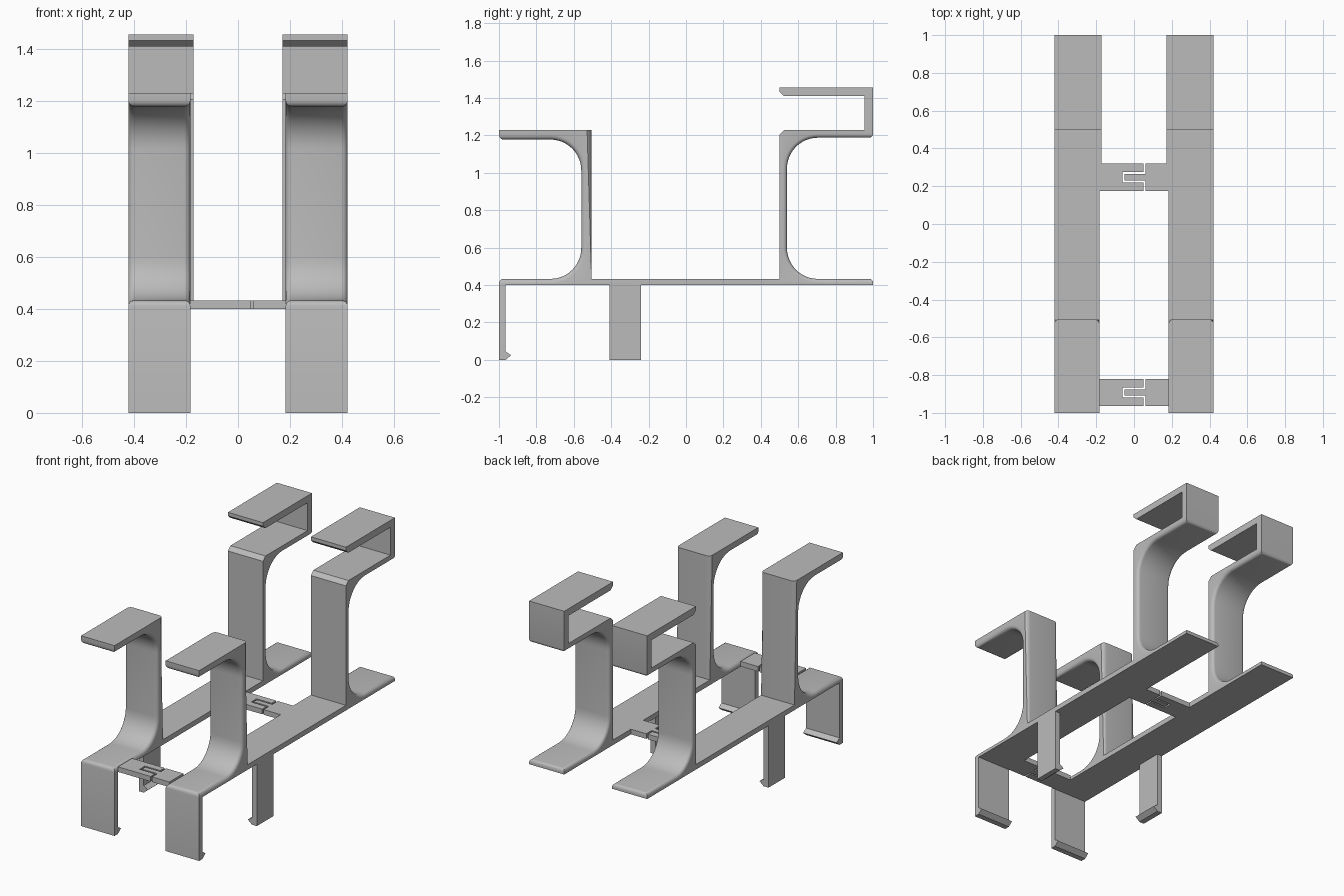
import bpy, bmesh
from math import cos, sin, pi
from mathutils import Vector

cube = bpy.data.objects.get("Cube")
if cube:
    bpy.data.objects.remove(cube)

grey = bpy.data.materials.new("plain grey")
grey.use_nodes = True
GREY = (0.5, 0.5, 0.5, 1)
grey.diffuse_color = GREY
grey.node_tree.nodes["Principled BSDF"].inputs["Base Color"].default_value = GREY

OUT = 0.422            # outer side of both rails
Z0, Z1 = 0.40, 0.433   # underside and top of the base plate


def arc(cy, cz, r, a0, a1, n=12):
    """Points of a fillet in the side plane, angles in quarter turns."""
    angles = [(a0 + (a1 - a0) * i / n) * pi / 2 for i in range(n + 1)]
    return [(cy + r * cos(a), cz + r * sin(a)) for a in angles]


def prism(name, points, to_3d, depth, soft=None, radius=0.02):
    """Extrude a flat outline by a vector and round the edges chosen by soft."""
    bm = bmesh.new()
    face = bm.faces.new([bm.verts.new(to_3d(p)) for p in points])
    ext = bmesh.ops.extrude_face_region(bm, geom=[face])
    moved = [g for g in ext["geom"] if isinstance(g, bmesh.types.BMVert)]
    bmesh.ops.translate(bm, verts=moved, vec=Vector(depth))
    bmesh.ops.recalc_face_normals(bm, faces=bm.faces)
    if soft:
        edges = [e for e in bm.edges if soft(e.verts[0].co, e.verts[1].co)]
        bmesh.ops.bevel(bm, geom=edges, offset=radius, segments=4,
                        profile=0.5, affect='EDGES', clamp_overlap=True)
    mesh = bpy.data.meshes.new(name)
    bm.to_mesh(mesh)
    bm.free()
    mesh.materials.append(grey)
    obj = bpy.data.objects.new(name, mesh)
    bpy.context.collection.objects.link(obj)
    bpy.ops.object.select_all(action='DESELECT')
    obj.select_set(True)
    bpy.context.view_layer.objects.active = obj
    bpy.ops.object.shade_smooth_by_angle(angle=0.6)
    return obj


def both_sides(name, points, x_in, x_out, **kw):
    """Side-plane outline extruded across x, on the left and on the right."""
    for side, s in (("left", 1), ("right", -1)):
        prism(f"{name}_{side}", points, lambda p: (s * x_in, p[0], p[1]),
              (s * (x_out - x_in), 0, 0), **kw)


# Front bracket: clip leg, base plate, post and upper arm
R = 0.165
front = [(-1, 0), (-0.965, 0), (-0.935, 0.025), (-0.965, 0.045),
         (-0.965, Z0), (0.18, Z0), (0.18, Z1), (-0.505, Z1),
         (-0.505, 1.23), (-1, 1.23), (-1, 1.178)]
front += arc(-0.56 - R, 1.178 - R, R, 1, 0)
front += arc(-0.56 - R, Z1 + R, R, 0, -1)
front += [(-1, Z1)]


def front_soft(a, b):
    # hollow side of the bracket, its tips, and the back of the post
    hollow = all(v.y < -0.559 and Z1 - 0.001 < v.z < 1.179 for v in (a, b))
    tip = abs(a.y - b.y) < 1e-4 and a.y < -0.99 and abs(a.x - b.x) < 1e-4
    cross = abs(a.x - b.x) > 0.01
    if cross:
        return hollow and a.y < -0.99
    back = abs(a.y + 0.505) < 1e-3 and abs(b.y + 0.505) < 1e-3
    return (hollow and not tip) or back


both_sides("front_bracket", front, 0.183, OUT, soft=front_soft, radius=0.024)

# Back bracket: base plate, post, arm and upper hook
back = [(0.18, Z0), (1, Z0), (1, Z1)]
back += arc(0.54 + R, Z1 + R, R, 3, 2)
back += arc(0.54 + R, 1.188 - R, R, 2, 1)
back += [(1, 1.188), (1, 1.455), (0.5, 1.455), (0.5, 1.432), (0.525, 1.41),
         (0.955, 1.41), (0.955, 1.23), (0.525, 1.23), (0.5, 1.205),
         (0.5, Z1), (0.18, Z1)]


def back_soft(a, b):
    hollow = all(v.y > 0.539 and Z1 - 0.001 < v.z < 1.189 for v in (a, b))
    if abs(a.x - b.x) > 0.01:
        return hollow and a.y > 0.99
    return hollow and not (a.y > 0.99 and b.y > 0.99)


both_sides("back_bracket", back, 0.171, OUT, soft=back_soft, radius=0.02)

# Side clips under the outer edges, hooks pointing inwards
clip = [(OUT, 0), (OUT - 0.035, 0), (OUT - 0.065, 0.025),
        (OUT - 0.035, 0.045), (OUT - 0.035, Z0), (OUT, Z0)]
for side, s in (("left", 1), ("right", -1)):
    prism(f"side_clip_{side}", clip, lambda p: (s * p[0], -0.41, p[1]),
          (0, 0.17, 0))

# Cross bridges: a tongue on the left half sits in a slot of the right half
for place, y, h in (("front", -0.892, 0.072), ("back", 0.247, 0.072)):
    halves = {"tongue": (0.184, 0.06, -0.05, 0.017),
              "slot": (-0.184, 0.05, -0.06, 0.027)}
    for part, (root, seam, end, w) in halves.items():
        outline = [(root, -h), (seam, -h), (seam, -w), (end, -w),
                   (end, w), (seam, w), (seam, h), (root, h)]
        prism(f"{place}_bridge_{part}", outline,
              lambda p: (p[0], y + p[1], Z0), (0, 0, Z1 - Z0))
